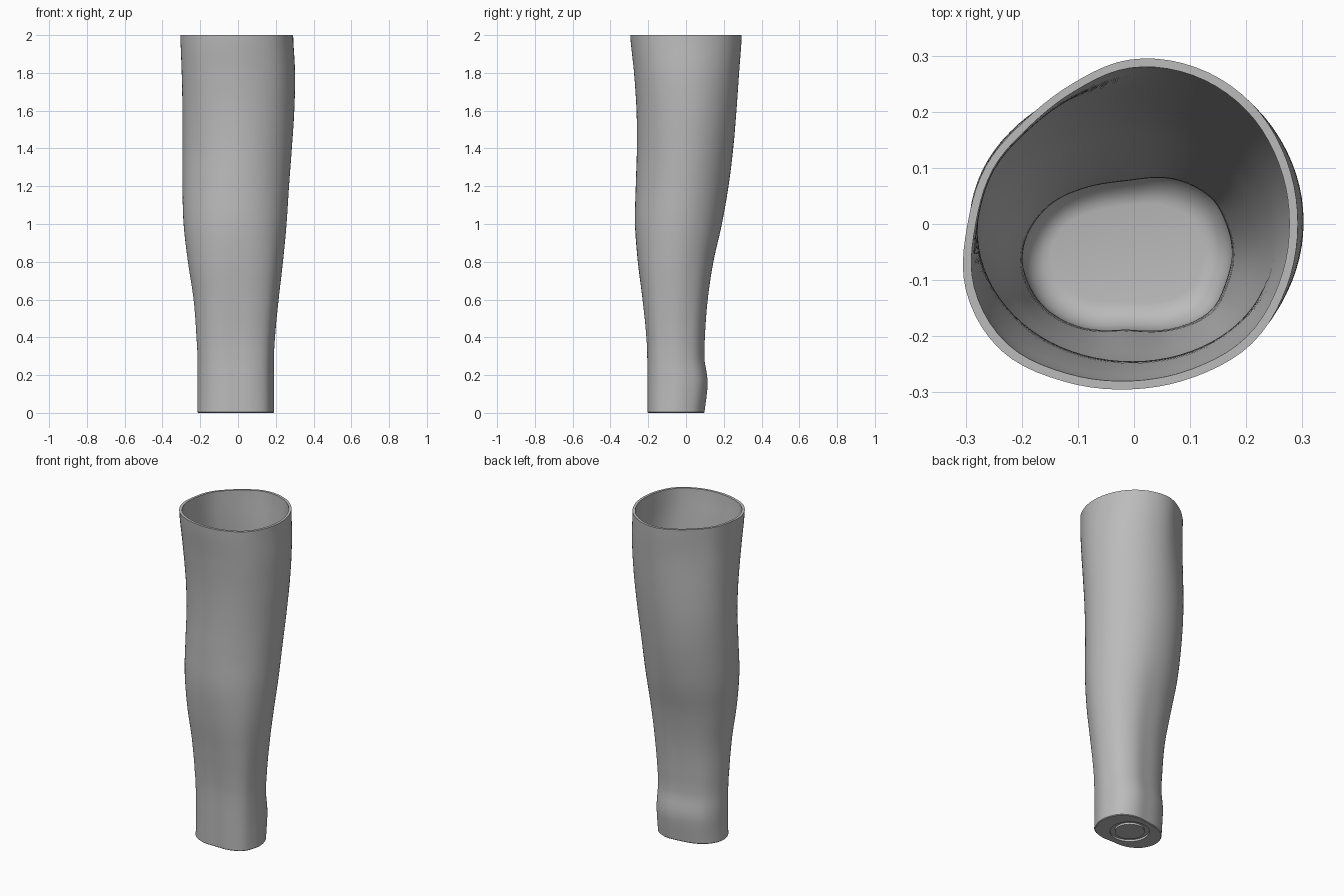
import bpy, bmesh
from math import sin, cos, tau

cube = bpy.data.objects.get("Cube")
if cube:
    bpy.data.objects.remove(cube)

N = 80        # points around each ring
WALL = 0.015

# Cross-section radii at even angles, counter-clockwise from +x
RIM = [.99, 1, 1.02, 1.02, .99, .91, .88, .92, .96, 1.05, 1.08, 1.03, 1, 1, 1.02, 1]
CALF = [1] * 16
ANKLE = [1, 1.02, 1.09, 1.08, .97, .96, .98, .98, 1, 1.03, 1.07, 1.06, 1, 1.07, 1.1, 1.02]

# Height, then the extents: x min, x max, y min, y max
LEVELS = [
    (0, -.215, .19, -.205, .098), (.08, -.214, .19, -.205, .108),
    (.16, -.214, .19, -.205, .115), (.22, -.214, .19, -.205, .108),
    (.28, -.214, .19, -.205, .098), (.4, -.22, .196, -.21, .1),
    (.6, -.235, .215, -.23, .115), (.8, -.265, .238, -.255, .145),
    (1, -.288, .257, -.27, .19), (1.2, -.294, .27, -.266, .225),
    (1.4, -.294, .285, -.26, .25), (1.6, -.294, .298, -.262, .267),
    (1.8, -.298, .302, -.275, .281), (2, -.305, .292, -.295, .295),
]


def spline(a, b, c, d, t):
    """Catmull-Rom between b and c."""
    return b + t / 2 * (c - a + t * (2 * a - 5 * b + 4 * c - d + t * (3 * (b - c) + d - a)))


def radius(table, u):
    i, t = int(u), u - int(u)
    return spline(*(table[(i + k) % 16] for k in (-1, 0, 1, 2)), t)


def extents(z):
    i = max(k for k in range(len(LEVELS) - 1) if LEVELS[k][0] <= z)
    t = (z - LEVELS[i][0]) / (LEVELS[i + 1][0] - LEVELS[i][0])
    rows = [LEVELS[min(max(i + k, 0), len(LEVELS) - 1)] for k in (-1, 0, 1, 2)]
    return [spline(*(r[c] for r in rows), t) for c in range(1, 5)]


def section(z, inset=0, height=None):
    """Ring of the leg at z, moved inward by inset."""
    if z > 1.3:
        low, high, t = CALF, RIM, (z - 1.3) / .7
    else:
        low, high, t = ANKLE, CALF, max(0, (z - .3) / 1.0)
    t = t * t * (3 - 2 * t)
    pts = []
    for k in range(N):
        u, a = 16 * k / N, tau * k / N
        r = radius(low, u) * (1 - t) + radius(high, u) * t
        pts.append((r * cos(a), r * sin(a)))
    x0, x1, y0, y1 = extents(z)
    xs, ys = zip(*pts)

    def fit(v, vals, lo, hi):
        return lo + inset + (v - min(vals)) / (max(vals) - min(vals)) * (hi - lo - 2 * inset)
    return [(fit(x, xs, x0, x1), fit(y, ys, y0, y1), z if height is None else height)
            for x, y in pts]


def circle(r, z):
    return [(-.0125 + r * cos(tau * k / N), -.0525 + r * sin(tau * k / N), z) for k in range(N)]


# Rings from the middle of the underside, up the outside, over the rim, down to the floor
heights = [2 * k / 60 for k in range(61)]
rings = [circle(.083, 0), circle(.083, .012), circle(.11, .012), circle(.11, 0)]
rings += [section(0, .004, 0), section(0, 0, .004)]
rings += [section(z) for z in heights[1:]]
rings += [section(z, WALL) for z in reversed(heights[3:])]
for k in range(1, 7):
    a = tau / 4 * k / 6
    rings.append(section(.1 - .07 * sin(a), WALL + .05 * (1 - cos(a))))

bm = bmesh.new()
loops = [[bm.verts.new(p) for p in ring] for ring in rings]
for a, b in zip(loops, loops[1:]):
    for k in range(N):
        j = (k + 1) % N
        bm.faces.new((a[k], a[j], b[j], b[k]))
bm.faces.new(list(reversed(loops[0])))
bm.faces.new(loops[-1])
bmesh.ops.recalc_face_normals(bm, faces=bm.faces)
mesh = bpy.data.meshes.new("leg_shell")
bm.to_mesh(mesh)
bm.free()
shell = bpy.data.objects.new("leg_shell", mesh)
bpy.context.collection.objects.link(shell)

# Plain grey
grey = bpy.data.materials.new("plain_grey")
grey.use_nodes = True
colour = (.5, .5, .5, 1)
grey.diffuse_color = colour
grey.node_tree.nodes["Principled BSDF"].inputs["Base Color"].default_value = colour
mesh.materials.append(grey)

bpy.context.view_layer.objects.active = shell
shell.select_set(True)
bpy.ops.object.shade_smooth_by_angle(angle=.6)
